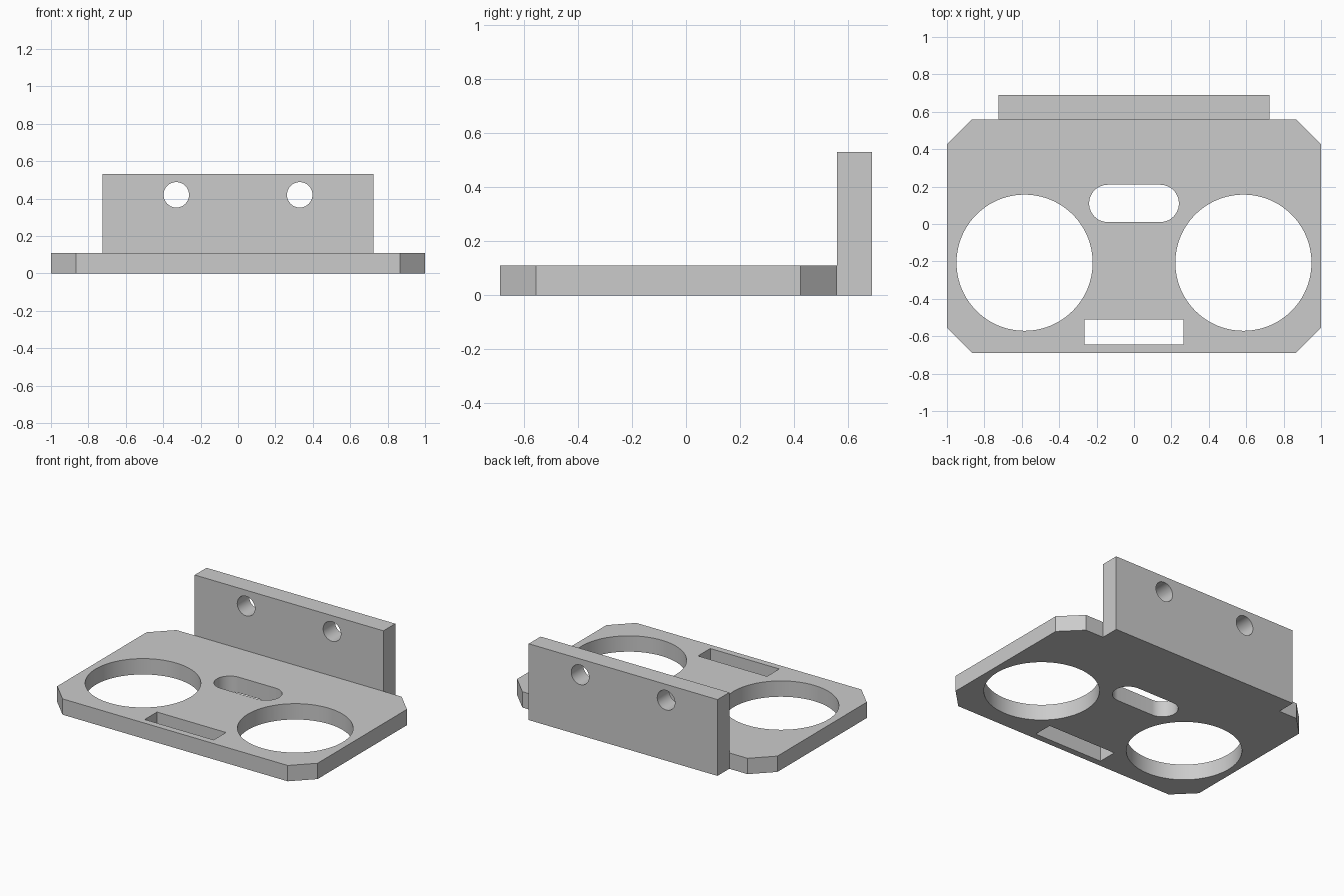
import bpy
import bmesh
from math import cos, sin, pi, radians

default = bpy.data.objects.get("Cube")
if default:
    bpy.data.objects.remove(default, do_unlink=True)

grey = bpy.data.materials.new("light_grey")
grey.use_nodes = True
colour = (0.6, 0.6, 0.6, 1)
grey.diffuse_color = colour
grey.node_tree.nodes["Principled BSDF"].inputs["Base Color"].default_value = colour


def prism(name, outline, low, high, upright=False):
    """Extrude an outline along z, or along y when upright."""
    bm = bmesh.new()
    place = (lambda a, b: (a, low, b)) if upright else (lambda a, b: (a, b, low))
    face = bm.faces.new([bm.verts.new(place(a, b)) for a, b in outline])
    new = bmesh.ops.extrude_face_region(bm, geom=[face])["geom"]
    shift = (0, high - low, 0) if upright else (0, 0, high - low)
    bmesh.ops.translate(bm, vec=shift,
                        verts=[v for v in new if isinstance(v, bmesh.types.BMVert)])
    bmesh.ops.recalc_face_normals(bm, faces=bm.faces)
    mesh = bpy.data.meshes.new(name)
    bm.to_mesh(mesh)
    bm.free()
    mesh.materials.append(grey)
    obj = bpy.data.objects.new(name, mesh)
    bpy.context.collection.objects.link(obj)
    return obj


def rectangle(x, low, high):
    return [(-x, low), (x, low), (x, high), (-x, high)]


def circle(x, y, r, n=64):
    return [(x + r * cos(2 * pi * i / n), y + r * sin(2 * pi * i / n)) for i in range(n)]


def slot(half, y, r, n=24):
    """Outline with a half round at each end."""
    return [(side * (half - r + r * cos(a)), y + side * r * sin(a))
            for side in (1, -1)
            for a in (pi * i / n - pi / 2 for i in range(n + 1))]


def combine(target, tool, operation):
    mod = target.modifiers.new(tool.name, "BOOLEAN")
    mod.operation = operation
    mod.solver = "EXACT"
    mod.object = tool
    bpy.context.view_layer.objects.active = target
    bpy.ops.object.modifier_apply(modifier=mod.name)
    bpy.data.objects.remove(tool, do_unlink=True)


# Base plate with cut corners, joined to the upright back flange
front, back, thick, cut = -0.69, 0.56, 0.11, 0.135
half = [(1 - cut, front), (1, front + cut), (1, back - cut), (1 - cut, back)]
bracket = prism("bracket", half + [(-x, y) for x, y in reversed(half)], 0, thick)
combine(bracket, prism("back_flange", rectangle(0.725, 0, 0.53), back, 0.69, True), "UNION")

# Openings through the plate and the flange
cutters = [prism("front_slot", rectangle(0.265, -0.645, -0.51), -0.1, 0.2),
           prism("middle_slot", slot(0.24, 0.11, 0.1), -0.1, 0.2)]
for side in (-1, 1):
    cutters.append(prism("round_opening", circle(side * 0.585, -0.207, 0.364, 96), -0.1, 0.2))
    cutters.append(prism("screw_hole", circle(side * 0.33, 0.42, 0.068), 0.5, 0.8, True))
for cutter in cutters:
    combine(bracket, cutter, "DIFFERENCE")

# Smooth hole walls, sharp edges
bpy.ops.object.select_all(action="DESELECT")
bracket.select_set(True)
bpy.context.view_layer.objects.active = bracket
bpy.ops.object.shade_smooth_by_angle(angle=radians(30))
